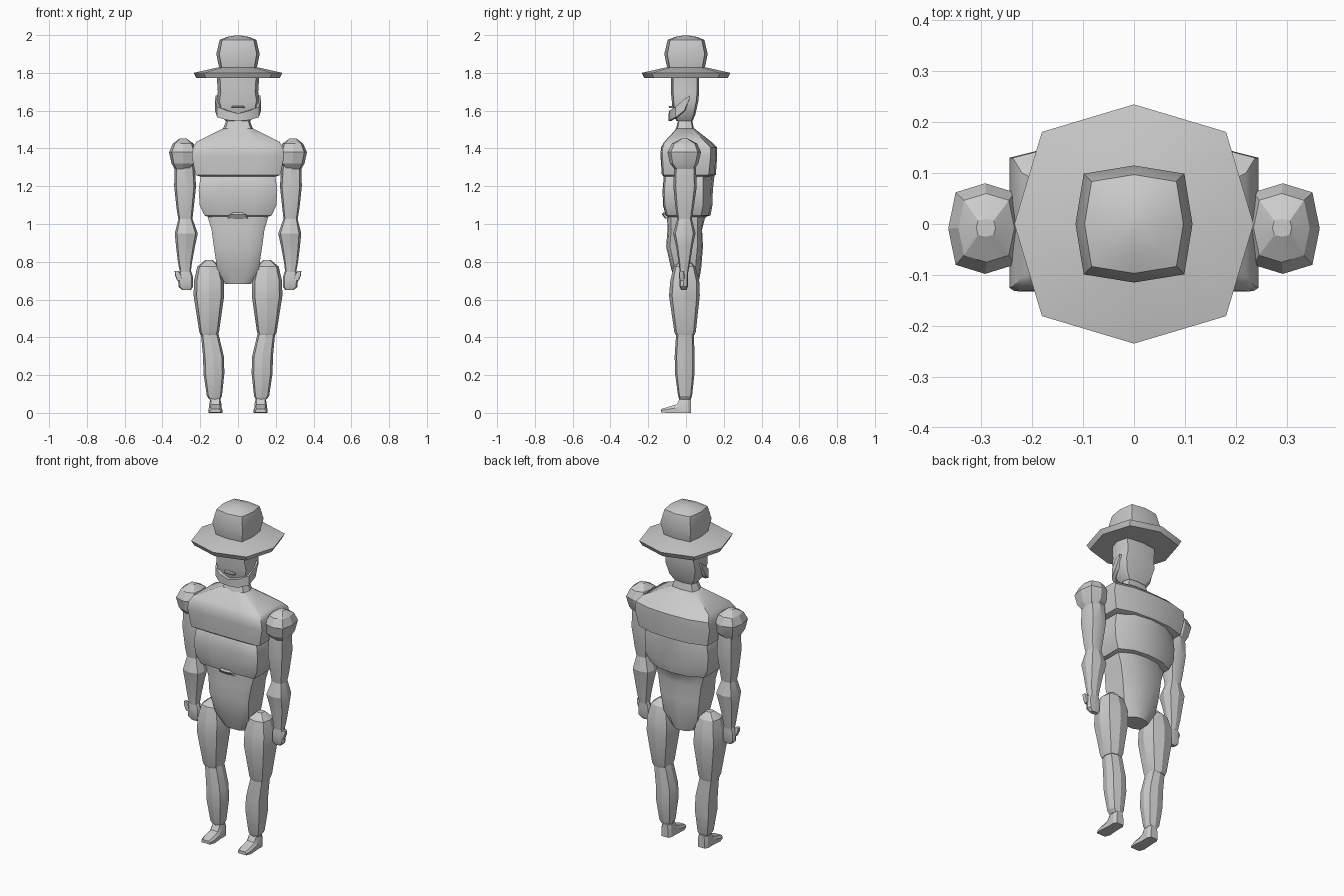
import bpy, bmesh, math

grey = bpy.data.materials.new("plain grey")
grey.diffuse_color = (0.6, 0.6, 0.6, 1)


def finish(name, bm, angle=30):
    bmesh.ops.recalc_face_normals(bm, faces=bm.faces)
    me = bpy.data.meshes.new(name)
    bm.to_mesh(me)
    bm.free()
    ob = bpy.data.objects.new(name, me)
    bpy.context.collection.objects.link(ob)
    me.materials.append(grey)
    bpy.ops.object.select_all(action='DESELECT')
    ob.select_set(True)
    bpy.context.view_layer.objects.active = ob
    bpy.ops.object.shade_smooth_by_angle(angle=math.radians(angle))
    return ob


def skin(name, rings, angle=30):
    """Join rings of points into a closed body."""
    bm = bmesh.new()
    loops = [[bm.verts.new(p) for p in r] for r in rings]
    n = len(loops[0])
    for a, b in zip(loops, loops[1:]):
        for i in range(n):
            j = (i + 1) % n
            bm.faces.new((a[i], a[j], b[j], b[i]))
    bm.faces.new(loops[0])
    bm.faces.new(loops[-1])
    return finish(name, bm, angle)


def octagon(z, x0, x1, y0, y1, k=0.8):
    """Squarish eight-sided ring; k places the four corners."""
    cx, cy, hx, hy = (x0 + x1) / 2, (y0 + y1) / 2, (x1 - x0) / 2, (y1 - y0) / 2
    unit = [(1, 0), (k, k), (0, 1), (-k, k), (-1, 0), (-k, -k), (0, -1), (k, -k)]
    return [(cx + u * hx, cy + v * hy, z) for u, v in unit]


def round_part(name, rows, s=1, k=0.8, angle=30):
    """Rows of z, x0, x1, y0, y1, mirrored in x when s is -1."""
    skin(name, [[(s * x, y, z) for x, y, z in octagon(*r, k)] for r in rows], angle)


def trunk_part(name, rows, angle=35):
    """Rows of z, half width, front y, rear side y, rear centre y, front corner inset."""
    rings = []
    for z, w, f, bs, bc, c in rows:
        half = [(w * 0.45, f), (w - c, f + c * 0.3), (w, f + c),
                (w, bs), (w * 0.55, bc - (bc - bs) * 0.2)]
        pts = [(0, f)] + half + [(0, bc)] + [(-x, y) for x, y in reversed(half)]
        rings.append([(x, y, z) for x, y in pts])
    skin(name, rings, angle)


# Hat
round_part("hat_brim", [(1.772, -.22, .22, -.22, .22), (1.80, -.235, .235, -.235, .235),
                        (1.83, -.1, .1, -.1, .1)], k=0.77)
round_part("hat_crown", [(1.82, -.098, .098, -.098, .098), (1.90, -.115, .115, -.115, .115),
                         (1.975, -.097, .097, -.097, .097), (1.99, -.06, .06, -.06, .06),
                         (1.998, -.015, .015, -.015, .015)], k=0.86)

# Head and neck
round_part("head", [(1.545, -.065, .065, -.05, .035), (1.58, -.095, .095, -.07, .05),
                    (1.65, -.115, .115, -.075, .065), (1.70, -.107, .107, -.08, .07),
                    (1.79, -.113, .113, -.08, .07)], k=0.85)
round_part("neck", [(1.49, -.085, .085, -.06, .045), (1.515, -.075, .075, -.05, .04),
                    (1.56, -.058, .058, -.04, .03)], k=0.85)
round_part("mouth", [(1.614, -.035, .035, -.089, -.06), (1.62, -.035, .035, -.092, -.06),
                     (1.626, -.03, .03, -.089, -.06)])

# Jaw strap running from both sides of the head round the chin
path = [(.118, .02, 1.665, 1.68), (.122, -.01, 1.60, 1.66), (.11, -.055, 1.565, 1.62),
        (.06, -.088, 1.55, 1.60), (0, -.092, 1.545, 1.585)]
path += [(-x, y, a, b) for x, y, a, b in reversed(path[:-1])]
skin("jaw_strap", [[(x, y, a), (x, y, b), (x * .85, y * .85 + .004, b), (x * .85, y * .85 + .004, a)]
                   for x, y, a, b in path])

# Trunk
trunk_part("chest", [(1.25, .195, -.115, .10, .13, .01), (1.26, .225, -.128, .12, .158, .01),
                     (1.36, .245, -.135, .13, .165, .01), (1.405, .238, -.133, .13, .165, .01),
                     (1.435, .22, -.115, .10, .135, .01), (1.505, .08, -.05, .03, .045, .01)])
trunk_part("ribs", [(1.035, .15, -.09, .06, .09, .01), (1.045, .178, -.108, .08, .13, .01),
                    (1.10, .203, -.122, .09, .14, .01), (1.18, .208, -.124, .09, .142, .01),
                    (1.25, .198, -.118, .09, .15, .01), (1.262, .19, -.11, .09, .15, .01)])
trunk_part("pelvis", [(.682, .068, -.05, .03, .065, .02), (.76, .11, -.078, .05, .08, .02),
                      (.88, .128, -.105, .06, .09, .02), (.97, .14, -.098, .06, .085, .02),
                      (1.03, .158, -.10, .06, .10, .02), (1.05, .158, -.10, .06, .12, .02)])
# Lip below the ribs
round_part("belly_lip", [(1.03, -.06, .06, -.112, -.06), (1.05, -.05, .05, -.127, -.06),
                         (1.06, -.03, .03, -.122, -.06)])

for s, side in ((-1, "right"), (1, "left")):
    # Arm
    round_part(side + "_shoulder", [(1.29, .25, .335, -.06, .045), (1.32, .225, .352, -.085, .065),
                                    (1.38, .22, .365, -.098, .08), (1.425, .235, .345, -.075, .06),
                                    (1.452, .272, .31, -.025, .01)], s, angle=20)
    round_part(side + "_upper_arm", [(1.02, .242, .315, -.045, .03), (1.08, .235, .325, -.055, .04),
                                     (1.20, .222, .338, -.067, .057), (1.31, .23, .335, -.062, .052)], s)
    round_part(side + "_forearm", [(.745, .25, .308, -.033, .012), (.80, .243, .318, -.04, .022),
                                   (.88, .228, .328, -.052, .035), (.95, .213, .335, -.068, .05),
                                   (1.03, .242, .315, -.045, .03)], s, angle=20)
    round_part(side + "_hand", [(.65, .25, .295, -.025, .002), (.668, .238, .315, -.034, .01),
                                (.72, .238, .318, -.034, .01), (.755, .25, .308, -.03, .012)], s)
    round_part(side + "_thumb", [(.70, .295, .322, -.035, -.008), (.73, .30, .334, -.037, -.008),
                                 (.75, .315, .335, -.035, -.012)], s)
    # Leg
    round_part(side + "_thigh", [(.412, .108, .198, -.055, .045), (.43, .10, .205, -.062, .052),
                                 (.62, .073, .235, -.09, .073), (.70, .075, .233, -.083, .07),
                                 (.775, .095, .215, -.065, .05), (.81, .135, .172, -.025, .015)], s, angle=25)
    round_part(side + "_calf", [(.07, .095, .15, -.035, .025), (.09, .085, .165, -.042, .032),
                                (.21, .072, .183, -.058, .045), (.30, .075, .185, -.06, .045),
                                (.425, .105, .197, -.052, .042)], s, angle=25)
    # Foot: sole outline rising from the toe to the ankle, rings run back to front
    foot = [(.027, .022, 0, .075), (.01, .032, 0, .085), (-.03, .032, 0, .08),
            (-.05, .033, 0, .045), (-.10, .037, 0, .03), (-.133, .028, .002, .02)]
    skin(side + "_foot", [[(s * .12 + w, y, a), (s * .12 + w, y, a + (b - a) * .6),
                           (s * .12 + w * .7, y, b), (s * .12 - w * .7, y, b),
                           (s * .12 - w, y, a + (b - a) * .6), (s * .12 - w, y, a)]
                          for y, w, a, b in foot])
